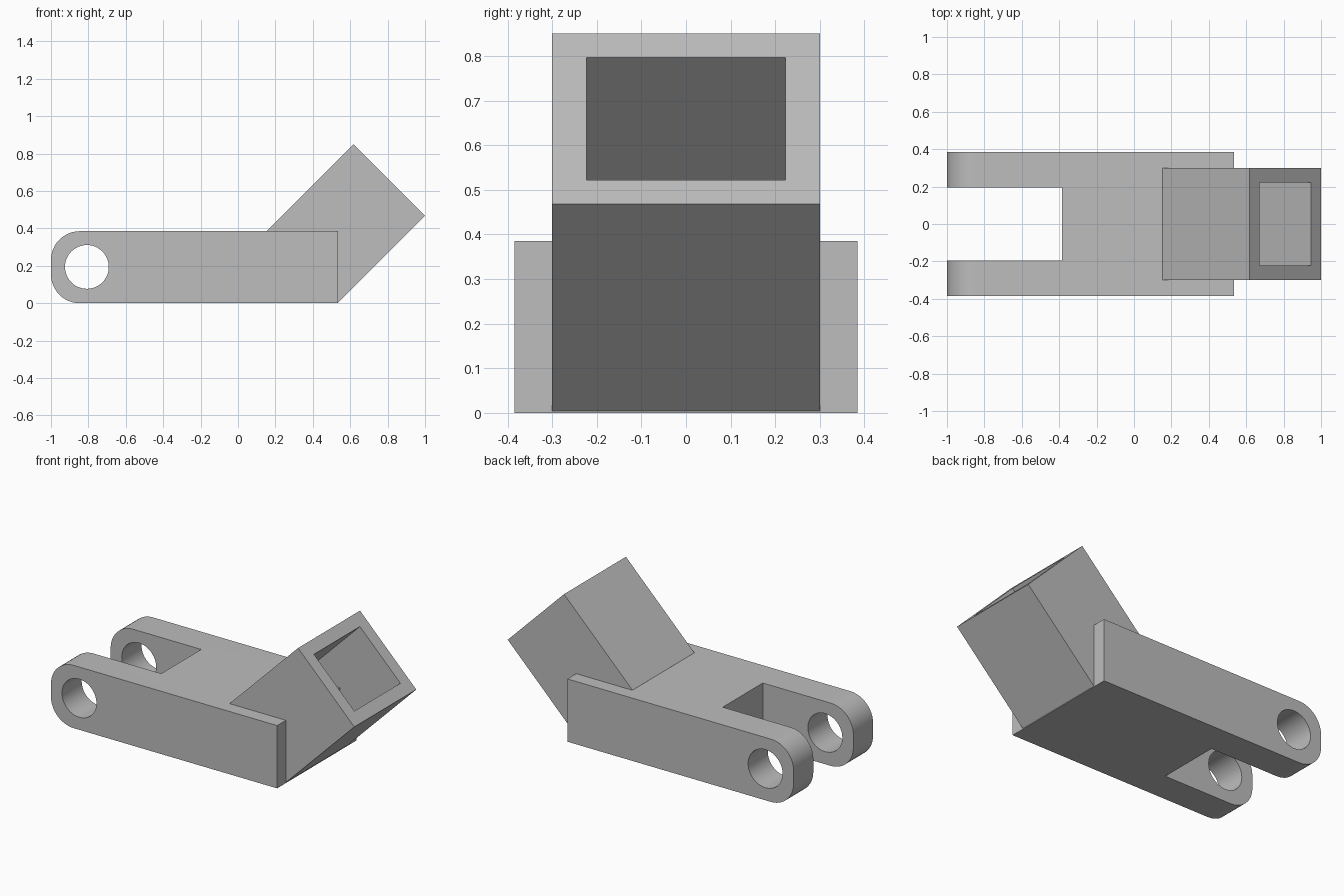
import bpy, bmesh, math
from mathutils import Vector

cube = bpy.data.objects.get("Cube")
if cube:
    bpy.data.objects.remove(cube, do_unlink=True)

grey = bpy.data.materials.new("plain grey")
grey.use_nodes = True
colour = (0.51, 0.51, 0.51, 1)
grey.diffuse_color = colour
grey.node_tree.nodes["Principled BSDF"].inputs["Base Color"].default_value = colour


def prism(name, profile, half_width):
    """Extrude an x-z profile symmetrically along y."""
    bm = bmesh.new()
    face = bm.faces.new([bm.verts.new((x, -half_width, z)) for x, z in profile])
    ext = bmesh.ops.extrude_face_region(bm, geom=[face])
    moved = [v for v in ext["geom"] if isinstance(v, bmesh.types.BMVert)]
    bmesh.ops.translate(bm, verts=moved, vec=(0, 2 * half_width, 0))
    bmesh.ops.recalc_face_normals(bm, faces=bm.faces)
    mesh = bpy.data.meshes.new(name)
    bm.to_mesh(mesh)
    bm.free()
    mesh.materials.append(grey)
    obj = bpy.data.objects.new(name, mesh)
    bpy.context.collection.objects.link(obj)
    return obj


def arc(cx, cz, r, start, end, steps):
    angles = [math.radians(start + (end - start) * i / steps) for i in range(steps + 1)]
    return [(cx + r * math.cos(a), cz + r * math.sin(a)) for a in angles]


def activate(obj):
    bpy.ops.object.select_all(action="DESELECT")
    obj.select_set(True)
    bpy.context.view_layer.objects.active = obj


def cut(obj, cutter):
    cutter.hide_render = True
    activate(obj)
    mod = obj.modifiers.new("cut", "BOOLEAN")
    mod.operation = "DIFFERENCE"
    mod.solver = "EXACT"
    mod.object = cutter
    bpy.ops.object.modifier_apply(modifier=mod.name)
    bpy.data.objects.remove(cutter, do_unlink=True)


def box_profile(x0, x1, z0, z1):
    return [(x0, z0), (x1, z0), (x1, z1), (x0, z1)]


# Fork arm with rounded lugs, slot and pin hole
top, end, r = 0.385, 0.535, 0.154
outline = [(end, 0), (end, top)]
outline += arc(-1 + r, top - r, r, 90, 180, 12)
outline += arc(-1 + r, r, r, 180, 270, 12)
arm = prism("fork_arm", outline, 0.385)
cut(arm, prism("slot_cutter", box_profile(-1.2, -0.385, -0.2, 0.6), 0.194))
cut(arm, prism("pin_hole_cutter", arc(-0.808, 0.194, 0.117, 0, 352.5, 47), 0.6))
activate(arm)
bpy.ops.object.shade_smooth_by_angle(angle=math.radians(30))

# Tilted rectangular socket, open at its upper end
low = Vector((0.535, 0.004))
axis = Vector((1, 1)).normalized()
side = Vector((-1, 1)).normalized()


def tilted(u0, u1, v0, v1):
    return [tuple(low + axis * u + side * v)
            for u, v in ((u0, v0), (u1, v0), (u1, v1), (u0, v1))]


socket = prism("tilted_socket", tilted(0, 0.657, 0, 0.54), 0.3)
cut(socket, prism("pocket_cutter", tilted(0.06, 0.8, 0.076, 0.464), 0.223))
